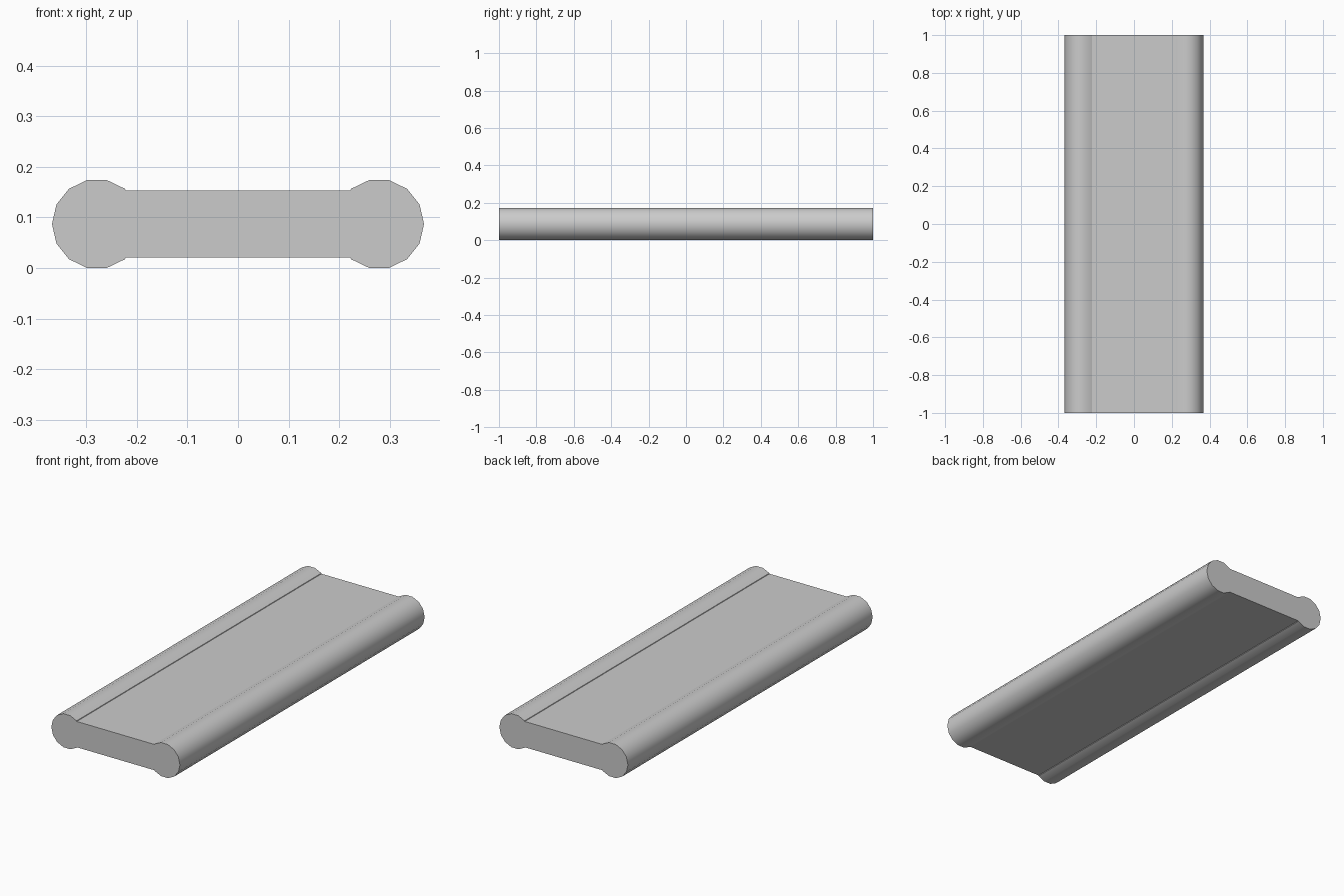
import bpy
import bmesh
import math

cube = bpy.data.objects.get("Cube")
if cube:
    bpy.data.objects.remove(cube, do_unlink=True)

SIDES = 14            # facets of each rounded edge
RADIUS = 0.089
ROLL_X = 0.279        # distance of each rounded edge from the middle
MID_Z = 0.087
PANEL_HALF = 0.0667   # half thickness of the flat panel
PANEL_X = 0.222       # where the panel meets the rounded edges

grey = bpy.data.materials.new("light_grey")
grey.use_nodes = True
colour = (0.6, 0.6, 0.6, 1.0)
grey.diffuse_color = colour
grey.node_tree.nodes["Principled BSDF"].inputs["Base Color"].default_value = colour

# Cross-section: right half from bottom to top, then the same turned half round
half = [(PANEL_X, -PANEL_HALF)]
for k in range(-5, 6):
    a = 2 * math.pi * k / SIDES
    half.append((ROLL_X + RADIUS * math.cos(a), RADIUS * math.sin(a)))
half.append((PANEL_X, PANEL_HALF))
profile = half + [(-x, -z) for x, z in half]

# Extrude the section along the length
bm = bmesh.new()
front = bm.faces.new([bm.verts.new((x, -1, MID_Z + z)) for x, z in profile])
result = bmesh.ops.extrude_face_region(bm, geom=[front], use_keep_orig=True)
for v in result["geom"]:
    if isinstance(v, bmesh.types.BMVert):
        v.co.y = 1
bmesh.ops.recalc_face_normals(bm, faces=bm.faces[:])
mesh = bpy.data.meshes.new("panel_with_rounded_edges")
bm.to_mesh(mesh)
bm.free()

panel = bpy.data.objects.new("panel_with_rounded_edges", mesh)
bpy.context.collection.objects.link(panel)
mesh.materials.append(grey)

# Smooth the rolls, keep the creases and end caps sharp
bpy.ops.object.select_all(action="DESELECT")
panel.select_set(True)
bpy.context.view_layer.objects.active = panel
bpy.ops.object.shade_smooth_by_angle(angle=math.radians(30))
